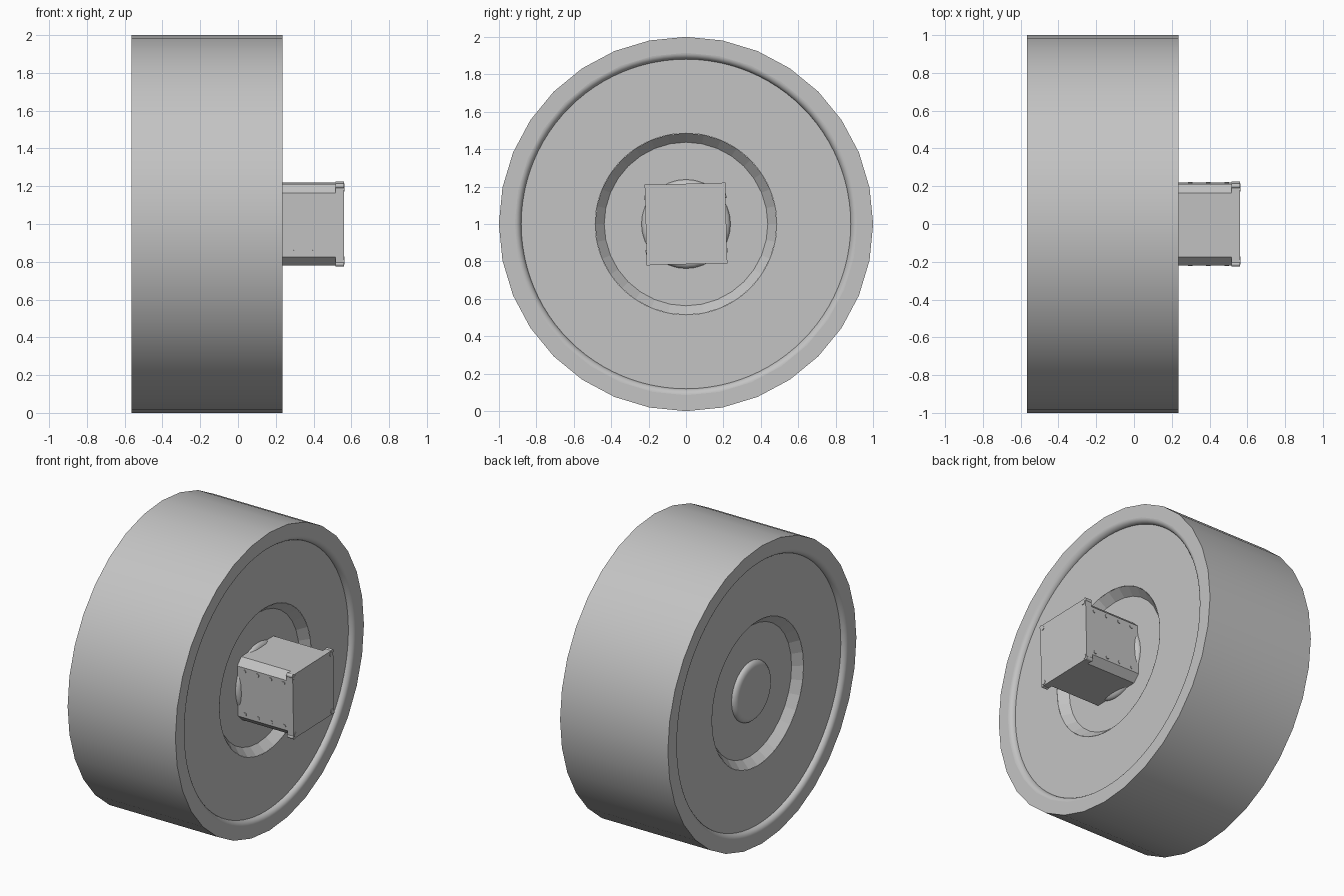
import bpy, bmesh, math
from mathutils import Matrix, Vector

cube = bpy.data.objects.get("Cube")
if cube:
    bpy.data.objects.remove(cube, do_unlink=True)

grey = bpy.data.materials.new("plain grey")
grey.use_nodes = True
GREY = (0.55, 0.55, 0.55, 1)
grey.diffuse_color = GREY
grey.node_tree.nodes["Principled BSDF"].inputs["Base Color"].default_value = GREY

MID = -0.165          # middle of the wheel along its axle
HALF = 0.4            # half the wheel width
DISC, FLOOR = 0.368, 0.313
TILT = Matrix.Translation((0, 0, 1)) @ Matrix.Rotation(math.radians(1.5), 4, 'X')


def finish(name, bm, smooth=True):
    bmesh.ops.recalc_face_normals(bm, faces=bm.faces)
    mesh = bpy.data.meshes.new(name)
    bm.to_mesh(mesh)
    bm.free()
    mesh.materials.append(grey)
    ob = bpy.data.objects.new(name, mesh)
    bpy.context.collection.objects.link(ob)
    if smooth:
        bpy.ops.object.select_all(action='DESELECT')
        ob.select_set(True)
        bpy.context.view_layer.objects.active = ob
        bpy.ops.object.shade_smooth_by_angle(angle=math.radians(30))
    return ob


def lathe(name, profile, sides, smooth=True):
    """Turn (x, radius) points round the axle; a zero radius closes the end."""
    bm = bmesh.new()
    rings = []
    for x, r in profile:
        count = sides if r > 0 else 1
        rings.append([bm.verts.new((x, r * math.sin(math.tau * i / sides),
                                    1 + r * math.cos(math.tau * i / sides)))
                      for i in range(count)])
    for a, b in zip(rings, rings[1:]):
        for i in range(sides):
            j = (i + 1) % sides
            if len(b) == 1:
                bm.faces.new((a[i], a[j], b[0]))
            else:
                bm.faces.new((a[i], a[j], b[j], b[i]))
    return finish(name, bm, smooth)


def arc(x, r, dx, dr, steps=8):
    """Quarter round that starts along the axle-facing plane."""
    return [(x - dx * (1 - math.cos(t)), r - dr * math.sin(t))
            for t in (math.pi / 2 * i / steps for i in range(steps + 1))]


# Tyre tread with its flat side rings
lathe("tyre", [(MID - HALF, 0.915), (MID - HALF, 1), (MID + HALF, 1), (MID + HALF, 0.915)], 32)

for side, s in (("left", 1), ("right", -1)):
    # Rounded inner lip of the tyre
    lip = arc(HALF, 0.915, HALF - DISC + 0.005, 0.035)
    lathe(side + "_tyre_lip", [(MID + s * d, r) for d, r in lip], 96)
    # Wheel disc, with an opening for the dished centre
    lathe(side + "_disc", [(MID + s * DISC, 0.885), (MID + s * DISC, 0.485)], 32 * 3)
    # Dished centre with a sloping wall
    lathe(side + "_dish", [(MID + s * DISC, 0.486), (MID + s * FLOOR, 0.437),
                           (MID + s * FLOOR, 0)], 32, False)
    # Hub cap with a rounded edge
    radius = 0.238 if s > 0 else 0.2
    cap = [(FLOOR + 0.03 * math.sin(t), radius - 0.04 * (1 - math.cos(t)))
           for t in (math.pi / 2 * i / 6 for i in range(7))]
    cap.append((FLOOR + 0.03, 0))
    lathe(side + "_hub_cap", [(MID + s * d, r) for d, r in cap], 32)


def prism(name, outline, x0, x1):
    """Extrude a (y, z) outline along the axle."""
    bm = bmesh.new()
    base = bm.faces.new([bm.verts.new((x0, y, z)) for y, z in outline])
    out = bmesh.ops.extrude_face_region(bm, geom=[base])["geom"]
    moved = [v for v in out if isinstance(v, bmesh.types.BMVert)]
    bmesh.ops.translate(bm, verts=moved, vec=(x1 - x0, 0, 0))
    bm.transform(TILT)
    return finish(name, bm, False)


def screws(name, places, radius, depth, axis):
    """Short round heads centred on the given points."""
    bm = bmesh.new()
    turn = Vector((0, 0, 1)).rotation_difference(Vector(axis)).to_matrix().to_4x4()
    for p in places:
        bmesh.ops.create_cone(bm, cap_ends=True, segments=16, radius1=radius,
                              radius2=radius, depth=depth,
                              matrix=TILT @ Matrix.Translation(p) @ turn)
    return finish(name, bm)


# Motor housing with bevelled long edges, and its square end plate
H, C = 0.215, 0.045
quarter = [(H, H - C), (H - C, H)]
body = []
for k in range(4):
    spin = Matrix.Rotation(k * math.pi / 2, 2)
    body += [tuple(spin @ Vector(p)) for p in quarter]
prism("motor_housing", body, 0.14, 0.52)
prism("motor_end_plate", [(-H, -H), (H, -H), (H, H), (-H, H)], 0.515, 0.56)

# Screws on both housing sides, and in the end plate corners
for side, s in (("front", -1), ("back", 1)):
    spots = [(0.2 + 0.097 * i, s * H, z) for i in range(4) for z in (-0.145, 0.145)]
    screws(side + "_housing_screws", spots, 0.012, 0.008, (0, 1, 0))
corners = [(y, z) for y in (-1, 1) for z in (-1, 1)]
screws("end_plate_screws", [(0.56, y * 0.193, z * 0.193) for y, z in corners],
       0.016, 0.006, (1, 0, 0))
screws("end_plate_corner_posts", [(0.5375, y * 0.207, z * 0.207) for y, z in corners],
       0.013, 0.045, (1, 0, 0))
